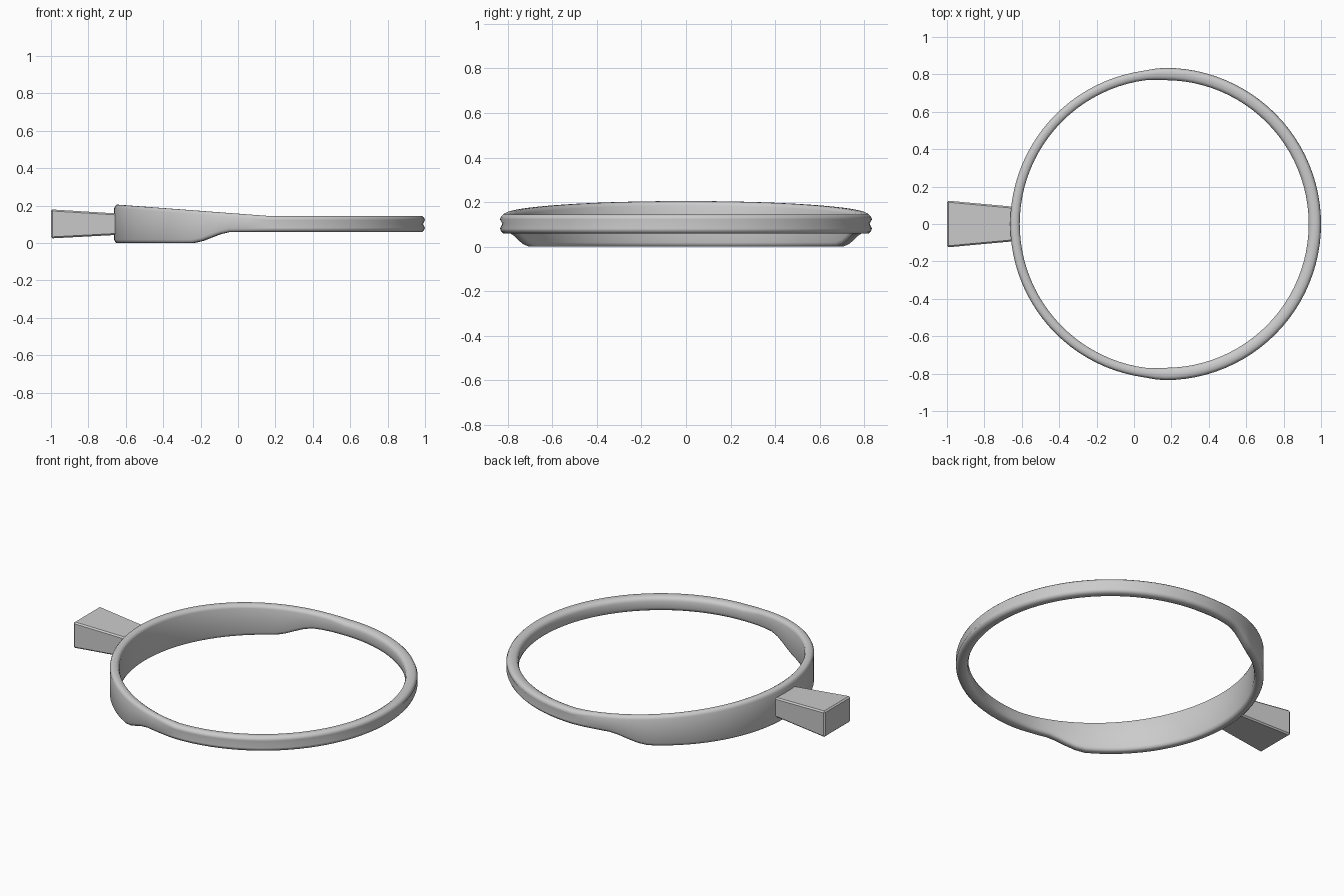
import bpy, bmesh, math

if "Cube" in bpy.data.objects:
    bpy.data.objects.remove(bpy.data.objects["Cube"])

CX = 0.165      # ring centre along x
SEGS = 96


def finish(name, bm, angle):
    bmesh.ops.recalc_face_normals(bm, faces=bm.faces)
    me = bpy.data.meshes.new(name)
    bm.to_mesh(me)
    bm.free()
    ob = bpy.data.objects.new(name, me)
    bpy.context.collection.objects.link(ob)
    bpy.ops.object.select_all(action='DESELECT')
    ob.select_set(True)
    bpy.context.view_layer.objects.active = ob
    bpy.ops.object.shade_smooth_by_angle(angle=math.radians(angle))
    return ob


def smooth(t):
    t = max(0.0, min(1.0, t))
    return t * t * (3 - 2 * t)


def section(a):
    """Ring cross-section (radius, z) at angle a: slim at the right, tall band at the left."""
    x = CX + 0.8 * math.cos(a)
    back = smooth((CX - x) / 0.12)             # 0 on the slim half, 1 on the band
    z0 = 0.06 * (1 - smooth((-0.03 - x) / 0.22))
    z1 = 0.145 + 0.06 * max(0.0, (CX - x) / 0.8)
    ro = 0.835 - 0.008 * back
    ri = 0.769 + 0.007 * back
    c = 0.018 - 0.003 * back                   # corner rounding
    groove = 0.011 * (1 - back)                # shallow groove round the slim half
    zm, rm = (z0 + z1) / 2, (ro + ri) / 2
    return [(ri + c, z0), (rm, z0), (ro - c * 0.8, z0), (ro - c * 0.3, z0 + c * 0.5),
            (ro, z0 + c * 1.2), (ro - groove, zm), (ro, z1 - c * 1.2),
            (ro - c * 0.3, z1 - c * 0.5), (ro - c * 0.8, z1), (rm, z1),
            (ri + c, z1 - c * 0.1), (ri + c * 0.3, z1 - c * 0.5), (ri, z1 - c * 1.3),
            (ri, zm), (ri, z0 + c * 1.3), (ri + c * 0.3, z0 + c * 0.4)]


# ring: section lofted around the circle
bm = bmesh.new()
loops = []
for i in range(SEGS):
    a = 2 * math.pi * i / SEGS
    loops.append([bm.verts.new((CX + r * math.cos(a), r * math.sin(a), z))
                  for r, z in section(a)])
n = len(loops[0])
for i in range(SEGS):
    p, q = loops[i], loops[(i + 1) % SEGS]
    for j in range(n):
        k = (j + 1) % n
        bm.faces.new((p[j], q[j], q[k], p[k]))
finish("ring_band", bm, 60)

# handle: flared block running into the band
bm = bmesh.new()
ends = []
for x, hy, z0, z1 in ((-1.0, 0.125, 0.025, 0.18), (-0.64, 0.092, 0.044, 0.158)):
    ends.append([bm.verts.new((x, y, z)) for y, z in
                 ((-hy, z0), (hy, z0), (hy, z1), (-hy, z1))])
for f in ends:
    bm.faces.new(f)
for j in range(4):
    k = (j + 1) % 4
    bm.faces.new((ends[0][j], ends[0][k], ends[1][k], ends[1][j]))
bmesh.ops.bevel(bm, geom=list(bm.edges), offset=0.008, segments=1, affect='EDGES')
finish("handle", bm, 20)
